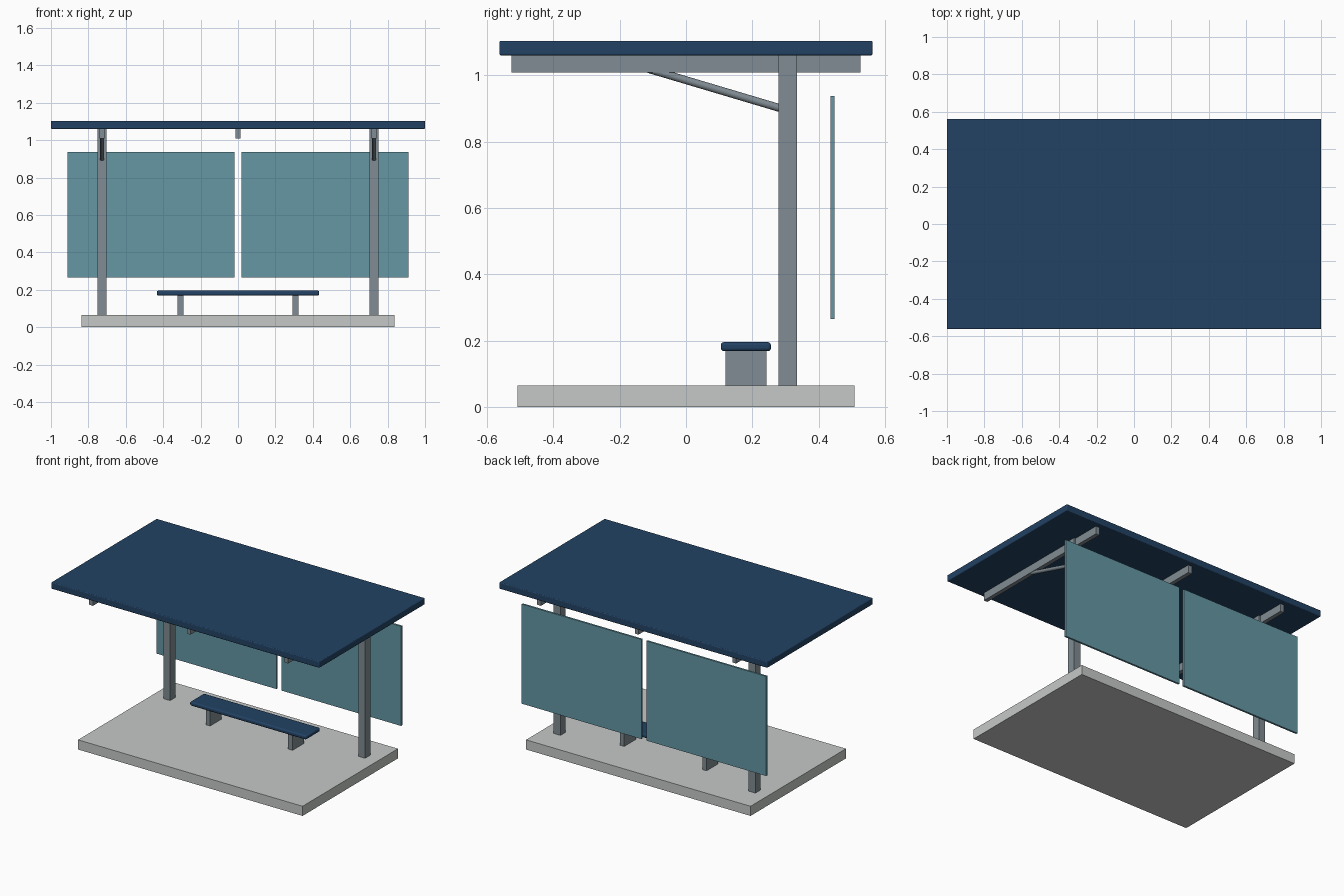
import bpy
from mathutils import Vector

if "Cube" in bpy.data.objects:
    bpy.data.objects.remove(bpy.data.objects["Cube"])


def material(name, rgb):
    # sRGB 0-255 to linear
    lin = [((c / 255 + 0.055) / 1.055) ** 2.4 for c in rgb]
    m = bpy.data.materials.new(name)
    m.diffuse_color = (*lin, 1)
    m.use_nodes = True
    m.node_tree.nodes["Principled BSDF"].inputs["Base Color"].default_value = m.diffuse_color
    return m


NAVY = material("navy paint", (34, 66, 100))
STEEL = material("grey steel", (128, 140, 147))
GLASS = material("teal glass", (101, 151, 165))
CONCRETE = material("pale concrete", (197, 201, 198))


def box(name, x, y, z, mat, bevel=0):
    """Box from (min, max) ranges on each axis."""
    r = (x, y, z)
    bpy.ops.mesh.primitive_cube_add(size=1, location=[(a + b) / 2 for a, b in r])
    ob = bpy.context.object
    ob.name = name
    ob.scale = [b - a for a, b in r]
    bpy.ops.object.transform_apply(location=False, rotation=False, scale=True)
    ob.data.materials.append(mat)
    if bevel:
        mod = ob.modifiers.new("rounded edges", 'BEVEL')
        mod.width = bevel
        mod.segments = 3
        bpy.ops.object.shade_smooth_by_angle(angle=0.6)
    return ob


def rod(name, a, b, radius, mat):
    a, b = Vector(a), Vector(b)
    bpy.ops.mesh.primitive_cylinder_add(vertices=20, radius=radius, depth=(b - a).length,
                                        location=(a + b) / 2)
    ob = bpy.context.object
    ob.name = name
    ob.rotation_mode = 'QUATERNION'
    ob.rotation_quaternion = (b - a).to_track_quat('Z', 'Y')
    ob.data.materials.append(mat)
    bpy.ops.object.shade_smooth_by_angle(angle=0.6)


# Base slab and roof
box("base_slab", (-0.837, 0.837), (-0.508, 0.508), (0, 0.065), CONCRETE)
box("roof", (-1, 1), (-0.562, 0.562), (1.06, 1.104), NAVY, 0.005)

# Roof beams
for side, x in (("left", -0.727), ("middle", 0), ("right", 0.727)):
    box(side + "_roof_beam", (x - 0.0138, x + 0.0138), (-0.526, 0.526), (1.008, 1.062), STEEL)

# Bench seat
box("seat", (-0.434, 0.434), (0.105, 0.256), (0.169, 0.196), NAVY, 0.009)

for side, s in (("left", -1), ("right", 1)):
    # Post and diagonal brace
    x = 0.727 * s
    box(side + "_post", (x - 0.025, x + 0.025), (0.279, 0.335), (0.06, 1.062), STEEL)
    rod(side + "_brace", (x, 0.307, 0.894), (x, -0.13, 1.024), 0.0118, STEEL)
    # Bench leg
    lx = 0.307 * s
    box(side + "_seat_leg", (lx - 0.016, lx + 0.016), (0.119, 0.242), (0.06, 0.172), STEEL)
    # Rear glass panel
    box(side + "_glass_panel", sorted((0.018 * s, 0.911 * s)), (0.435, 0.448),
        (0.266, 0.937), GLASS)
